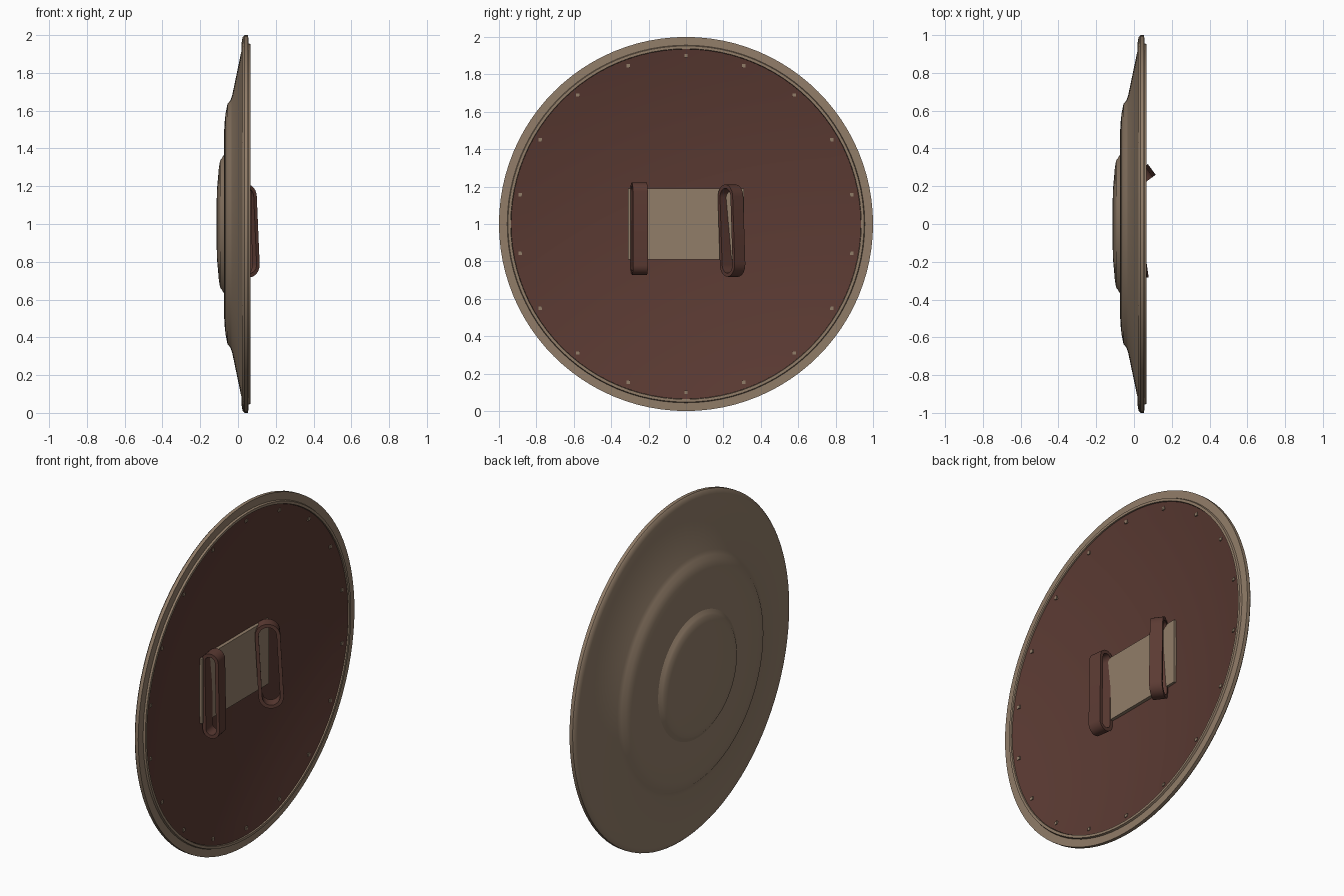
import bpy, bmesh, math
from mathutils import Matrix, Vector

if "Cube" in bpy.data.objects:
    bpy.data.objects.remove(bpy.data.objects["Cube"])


def material(name, rgb):
    m = bpy.data.materials.new(name)
    m.diffuse_color = (*rgb, 1)
    m.use_nodes = True
    m.node_tree.nodes["Principled BSDF"].inputs["Base Color"].default_value = m.diffuse_color
    return m


BRONZE = material("dull bronze", (0.285, 0.205, 0.14))
LEATHER = material("red brown leather", (0.105, 0.043, 0.033))


def finish(name, bm, mat, angle=30):
    bmesh.ops.remove_doubles(bm, verts=bm.verts, dist=1e-5)
    bmesh.ops.recalc_face_normals(bm, faces=bm.faces)
    me = bpy.data.meshes.new(name)
    bm.to_mesh(me)
    bm.free()
    me.materials.append(mat)
    ob = bpy.data.objects.new(name, me)
    bpy.context.collection.objects.link(ob)
    bpy.ops.object.select_all(action='DESELECT')
    ob.select_set(True)
    bpy.context.view_layer.objects.active = ob
    bpy.ops.object.shade_smooth_by_angle(angle=math.radians(angle))
    return ob


def lathe(name, profile, mat, n=96, closed=False):
    """Turn (x, radius) points around the horizontal axis through z = 1."""
    bm = bmesh.new()
    rings = [[bm.verts.new((x, r * math.sin(t), 1 + r * math.cos(t)))
              for t in (2 * math.pi * i / n for i in range(n))] for x, r in profile]
    pairs = list(zip(rings, rings[1:]))
    if closed:
        pairs.append((rings[-1], rings[0]))
    for a, b in pairs:
        for i in range(n):
            j = (i + 1) % n
            bm.faces.new((a[i], a[j], b[j], b[i]))
    return finish(name, bm, mat)


def box(name, centre, size, mat, turn=0):
    bm = bmesh.new()
    m = Matrix.Translation(centre) @ Matrix.Rotation(turn, 4, 'X') @ Matrix.Diagonal((*size, 1))
    bmesh.ops.create_cube(bm, size=1, matrix=m)
    return finish(name, bm, mat)


def dish(r):
    """Depth of the hollow back at a radius."""
    return -0.045 + 0.105 * (r / 0.94) ** 2


radii = [0.935 * i / 10 for i in range(10, -1, -1)]

# Stepped bronze bowl with raised centre and hollow back
front = [(-0.115, 0), (-0.114, 0.1), (-0.110, 0.2), (-0.101, 0.3), (-0.095, 0.335),
         (-0.088, 0.345), (-0.075, 0.365), (-0.074, 0.46), (-0.072, 0.53), (-0.065, 0.59),
         (-0.056, 0.635), (-0.040, 0.655), (-0.031, 0.68), (0.019, 0.92), (0.020, 0.97),
         (0.026, 0.992), (0.034, 1.0), (0.054, 1.0), (0.055, 0.956), (0.066, 0.952),
         (0.066, 0.937)]
lathe("shield_bowl", front + [(dish(r) - 0.012, r) for r in radii], BRONZE)

# Leather lining set into the hollow
lathe("leather_lining", [(dish(r) - 0.008, r) for r in reversed(radii)]
      + [(dish(r), r) for r in radii], LEATHER)

# Studs around the lining
for i in range(18):
    t = math.radians(20 * i)
    r = 0.9
    box("lining_stud", (dish(r), r * math.sin(t), 1 + r * math.cos(t)),
        (0.012, 0.018, 0.018), BRONZE)

# Backing plate for the straps
box("strap_plate", (-0.027, 0, 1), (0.02, 0.62, 0.38), BRONZE)


# Arm and hand loops: rounded band, outer corner at the given origin
def strap(name, origin, turn, depth, width, tilt, half=0.247, thick=0.02):
    bm = bmesh.new()
    m = (Matrix.Translation(origin) @ Matrix.Rotation(math.radians(turn), 4, 'Z')
         @ Matrix.Rotation(math.radians(tilt), 4, 'Y'))
    R, loops = depth / 2, []
    for r in (R, R - thick):
        path = []
        for i in range(26):
            k = i if i < 13 else i - 1
            a = math.pi * k / 12
            off = (half - R) if i < 13 else -(half - R)
            path.append((-R + r * math.cos(a), off + r * math.sin(a)))
        for y in (0, width):
            loops.append([bm.verts.new(m @ Vector((x, y, z))) for x, z in path])
    o0, o1, i0, i1 = loops
    for a, b in ((o0, o1), (o1, i1), (i1, i0), (i0, o0)):
        for i in range(26):
            j = (i + 1) % 26
            bm.faces.new((a[i], a[j], b[j], b[i]))
    return finish(name, bm, LEATHER)


strap("hand_strap", (0.107, 0.255, 0.968), 36, 0.135, 0.07, -3)
strap("arm_strap", (0.074, -0.283, 0.976), 8, 0.1, 0.08, -1)
